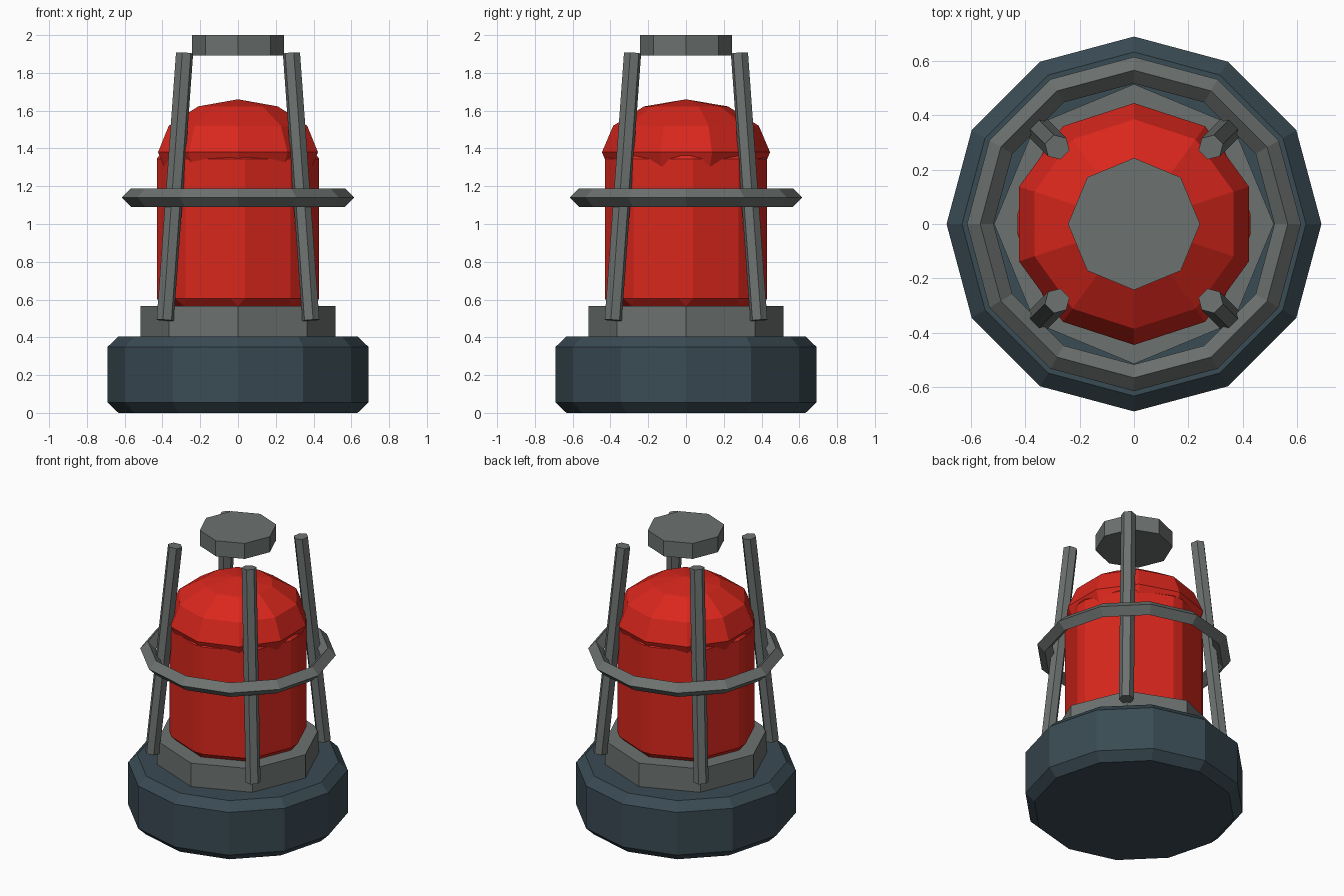
import bpy, bmesh
from math import pi, sin, cos, atan2, hypot, radians
from mathutils import Matrix

if "Cube" in bpy.data.objects:
    bpy.data.objects.remove(bpy.data.objects["Cube"])


def material(name, rgb):
    m = bpy.data.materials.new(name)
    m.diffuse_color = (*rgb, 1)
    m.use_nodes = True
    m.node_tree.nodes["Principled BSDF"].inputs["Base Color"].default_value = m.diffuse_color
    return m


RED = material("red_glass", (0.70, 0.02, 0.012))
DARK = material("dark_base", (0.042, 0.07, 0.088))
METAL = material("grey_metal", (0.15, 0.168, 0.16))


def lathe(name, profile, sides, mat, closed=False, bevel=0):
    """Spin (radius, z) points round z; first corner lies on +y."""
    bm = bmesh.new()
    rings = []
    for r, z in profile:
        if r == 0:
            rings.append([bm.verts.new((0, 0, z))] * sides)
        else:
            rings.append([bm.verts.new((r * cos(pi / 2 + 2 * pi * i / sides),
                                        r * sin(pi / 2 + 2 * pi * i / sides), z))
                          for i in range(sides)])
    pairs = list(zip(rings, rings[1:]))
    if closed:
        pairs.append((rings[-1], rings[0]))
    for a, b in pairs:
        for i in range(sides):
            j = (i + 1) % sides
            bm.faces.new(dict.fromkeys((a[i], a[j], b[j], b[i])))
    if not closed:
        for (r, _), ring in ((profile[0], rings[0]), (profile[-1], rings[-1])):
            if r > 0:
                bm.faces.new(ring)
    bmesh.ops.recalc_face_normals(bm, faces=bm.faces)
    me = bpy.data.meshes.new(name)
    bm.to_mesh(me)
    bm.free()
    me.materials.append(mat)
    ob = bpy.data.objects.new(name, me)
    bpy.context.collection.objects.link(ob)
    if bevel:
        mod = ob.modifiers.new("bevel", 'BEVEL')
        mod.width = bevel
        mod.segments = 1
        mod.limit_method = 'ANGLE'
        mod.angle_limit = radians(35)
    return ob


# Base and collar
lathe("base", [(0.69, 0), (0.69, 0.405)], 12, DARK, bevel=0.055)
lathe("collar", [(0.515, 0.39), (0.515, 0.567)], 8, METAL)

# Lamp body with all edges chamfered, and the flattened sphere on top
lathe("lamp_body", [(0.445, 0.565), (0.445, 1.385)], 8, RED, bevel=0.04)
dome = [(0.445 * cos(radians(a)) if abs(a) < 90 else 0,
         1.38 + 0.28 * sin(radians(a))) for a in range(-90, 91, 30)]
lathe("lamp_dome", dome, 10, RED)

# Guard ring with a diamond section
lathe("guard_ring", [(0.615, 1.14), (0.566, 1.189), (0.517, 1.14), (0.566, 1.091)],
      12, METAL, closed=True)

# Four leaning guard rods
r0, z0, r1, z1 = 0.545, 0.49, 0.40, 1.905
for k, name in enumerate(("back_right", "back_left", "front_left", "front_right")):
    rod = lathe("guard_rod_" + name, [(0.047, 0), (0.047, hypot(r1 - r0, z1 - z0))], 6, METAL)
    rod.matrix_world = (Matrix.Rotation(pi / 4 + k * pi / 2, 4, 'Z')
                        @ Matrix.Translation((r0, 0, z0))
                        @ Matrix.Rotation(atan2(r1 - r0, z1 - z0), 4, 'Y'))

# Top cap
lathe("top_cap", [(0.243, 1.893), (0.243, 2.0)], 8, METAL)
